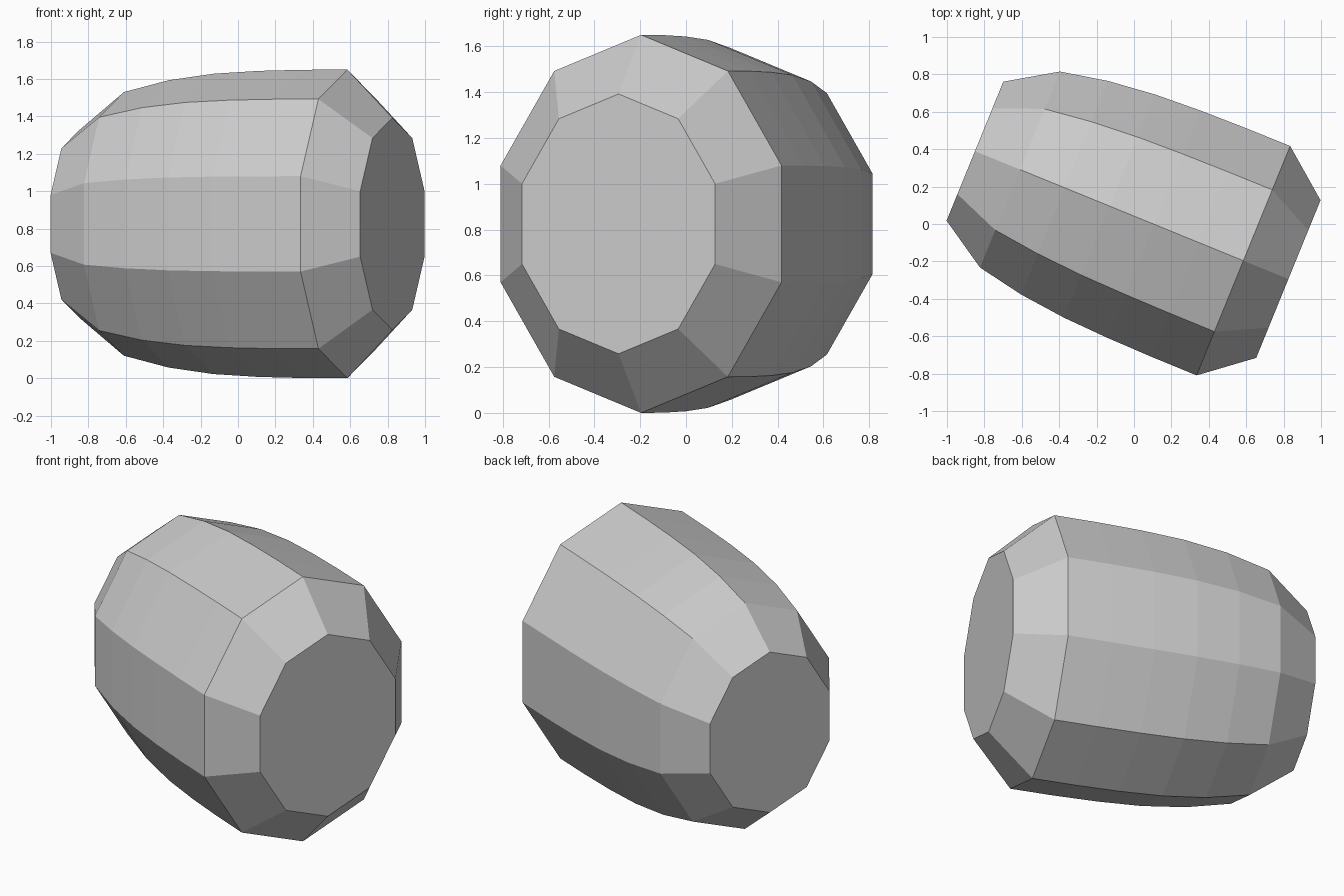
import bpy, bmesh, math
from mathutils import Matrix

cube = bpy.data.objects.get("Cube")
if cube:
    bpy.data.objects.remove(cube, do_unlink=True)

# Single plain grey
grey = bpy.data.materials.new("light_grey")
grey.use_nodes = True
colour = (0.6, 0.6, 0.6, 1)
grey.diffuse_color = colour
grey.node_tree.nodes["Principled BSDF"].inputs["Base Color"].default_value = colour

SIDES = 10
WIDTH = 0.844          # flattened sideways
CENTRE_Z = 0.825
TURN = math.radians(-22.2)
# (position along the axis, radius) from the narrow end to the wide end
PROFILE = [(-0.905, 0.5), (-0.645, 0.705), (-0.387, 0.768), (-0.128, 0.803),
           (0.13, 0.818), (0.388, 0.824), (0.645, 0.825), (0.905, 0.567)]

# Barrel body: ten-sided rings bridged together, with flat caps
bm = bmesh.new()
rings = []
for along, radius in PROFILE:
    ring = []
    for i in range(SIDES):
        a = math.pi / 2 + math.tau * i / SIDES
        ring.append(bm.verts.new((along, WIDTH * radius * math.cos(a), radius * math.sin(a))))
    rings.append(ring)
for r0, r1 in zip(rings, rings[1:]):
    for i in range(SIDES):
        j = (i + 1) % SIDES
        bm.faces.new((r0[i], r0[j], r1[j], r1[i]))
bm.faces.new(rings[0])
bm.faces.new(rings[-1])
bmesh.ops.recalc_face_normals(bm, faces=bm.faces)

# Turn the barrel in plan and stand it on the floor
bm.transform(Matrix.Translation((-0.0125, 0.0475, CENTRE_Z)) @ Matrix.Rotation(TURN, 4, "Z"))

mesh = bpy.data.meshes.new("barrel_body")
bm.to_mesh(mesh)
bm.free()
mesh.materials.append(grey)
body = bpy.data.objects.new("barrel_body", mesh)
bpy.context.collection.objects.link(body)
